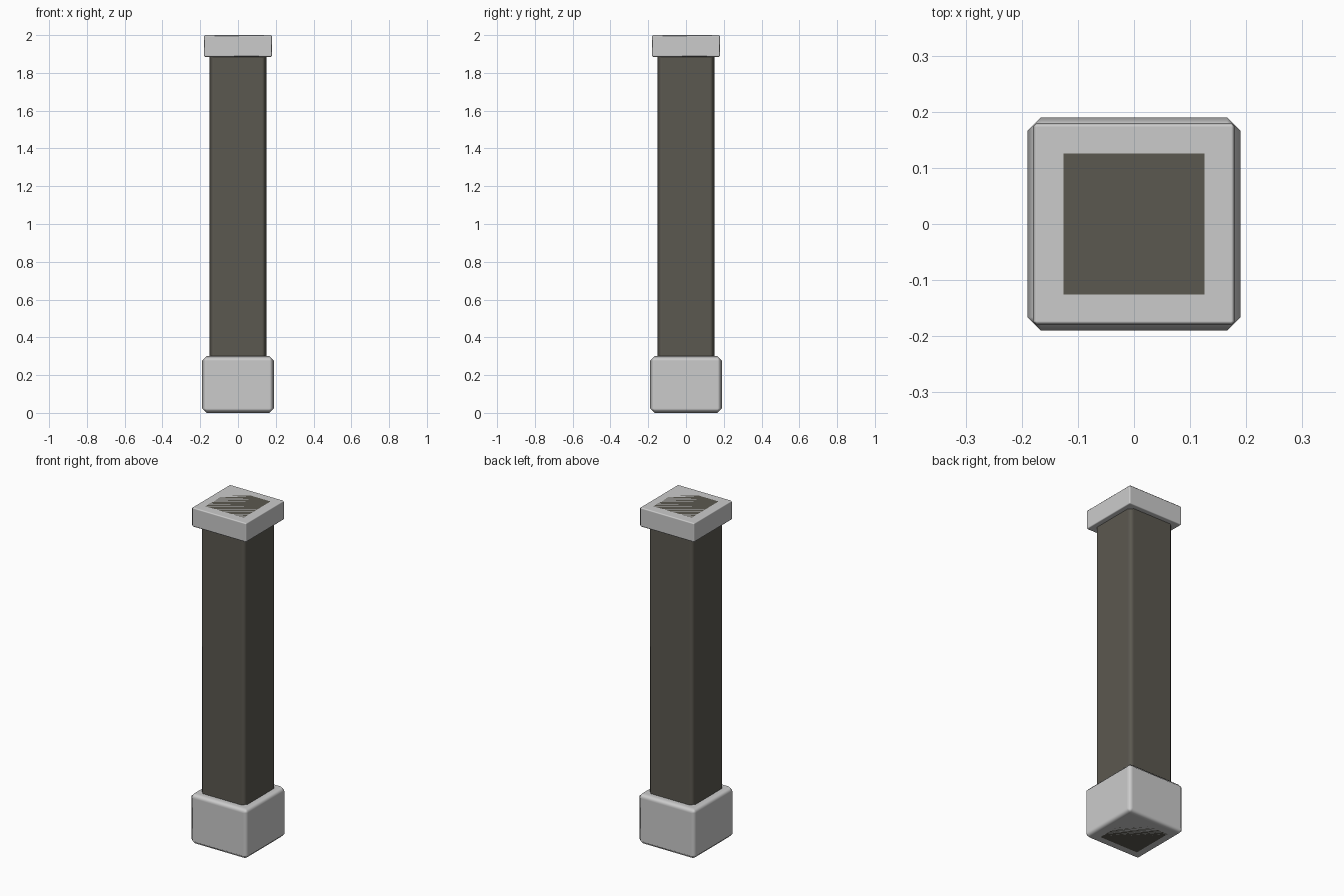
import bpy

if "Cube" in bpy.data.objects:
    bpy.data.objects.remove(bpy.data.objects["Cube"])


def bevelled_block(name, width, z0, z1, bevel, colour=None):
    bpy.ops.mesh.primitive_cube_add(size=1, location=(0, 0, (z0 + z1) / 2))
    ob = bpy.context.object
    ob.name = name
    ob.scale = (width, width, z1 - z0)
    bpy.ops.object.transform_apply(location=False, rotation=False, scale=True)
    bpy.ops.object.shade_smooth()
    mod = ob.modifiers.new("Bevel", "BEVEL")
    mod.width = bevel
    mod.segments = 1
    mod.harden_normals = True
    if colour:
        mat = bpy.data.materials.new(name + "_colour")
        mat.diffuse_color = colour
        mat.use_nodes = True
        mat.node_tree.nodes["Principled BSDF"].inputs["Base Color"].default_value = mat.diffuse_color
        ob.data.materials.append(mat)
    return ob


# Dark square shaft running the full height, flush with both ends
bevelled_block("shaft", 0.30, 0.0, 2.0, 0.024, (0.105, 0.098, 0.08, 1))

# Heavy grey foot block
bevelled_block("base_block", 0.38, 0.0, 0.30, 0.024)

# Thin grey cap
bevelled_block("top_cap", 0.36, 1.885, 2.0, 0.007)
